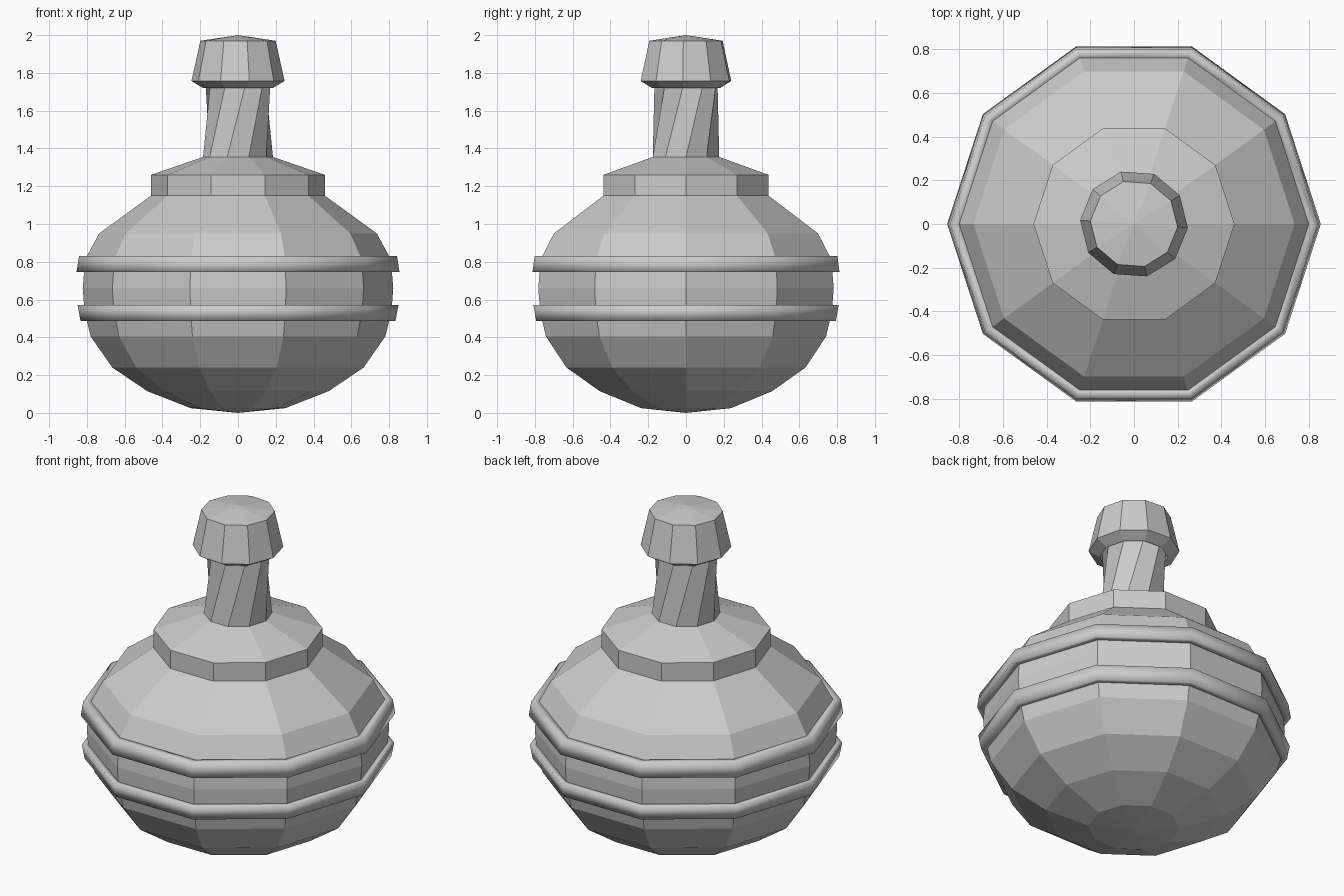
import bpy, bmesh
from math import sin, cos, radians, pi

if "Cube" in bpy.data.objects:
    bpy.data.objects.remove(bpy.data.objects["Cube"])

SIDES = 10


def lathe(name, profile, closed=False, smooth=False):
    """Spin (radius, z, twist in degrees) points into a ten-sided object; radius 0 makes a pole."""
    bm = bmesh.new()
    rings = []
    for r, z, twist in profile:
        n = 1 if r == 0 else SIDES
        rings.append([bm.verts.new((r * cos(2 * pi * i / SIDES + radians(twist)),
                                    r * sin(2 * pi * i / SIDES + radians(twist)), z))
                      for i in range(n)])
    pairs = list(zip(rings, rings[1:]))
    if closed:
        pairs.append((rings[-1], rings[0]))
    for a, b in pairs:
        for i in range(SIDES):
            j = (i + 1) % SIDES
            if len(a) == 1:
                bm.faces.new((a[0], b[j], b[i]))
            elif len(b) == 1:
                bm.faces.new((a[i], a[j], b[0]))
            else:
                bm.faces.new((a[i], a[j], b[j], b[i]))
    bmesh.ops.recalc_face_normals(bm, faces=bm.faces)
    for f in bm.faces:
        f.smooth = smooth
    mesh = bpy.data.meshes.new(name)
    bm.to_mesh(mesh)
    bm.free()
    obj = bpy.data.objects.new(name, mesh)
    bpy.context.collection.objects.link(obj)
    return obj


# Flask: round body, collar, twisted neck and stopper in one profile
TURN = 32
body = [(0, 0), (0.25, 0.025), (0.48, 0.115), (0.665, 0.24), (0.78, 0.405),
        (0.80, 0.487), (0.815, 0.57), (0.822, 0.66), (0.815, 0.745),
        (0.80, 0.83), (0.735, 0.95), (0.46, 1.15), (0.46, 1.26), (0.185, 1.355)]
stopper = [(0.172, 1.745), (0.185, 1.72), (0.247, 1.757), (0.20, 1.97), (0, 2.0)]
lathe("flask", [(r, z, 0) for r, z in body] + [(r, z, TURN) for r, z in stopper])

# Raised bands around the belly, softly shaded
for name, section in {
    "upper_band": [(0.79, 0.83), (0.81, 0.745), (0.855, 0.745), (0.842, 0.83)],
    "lower_band": [(0.81, 0.57), (0.79, 0.487), (0.834, 0.487), (0.849, 0.57)],
}.items():
    lathe(name, [(r, z, 0) for r, z in section], closed=True, smooth=True)
